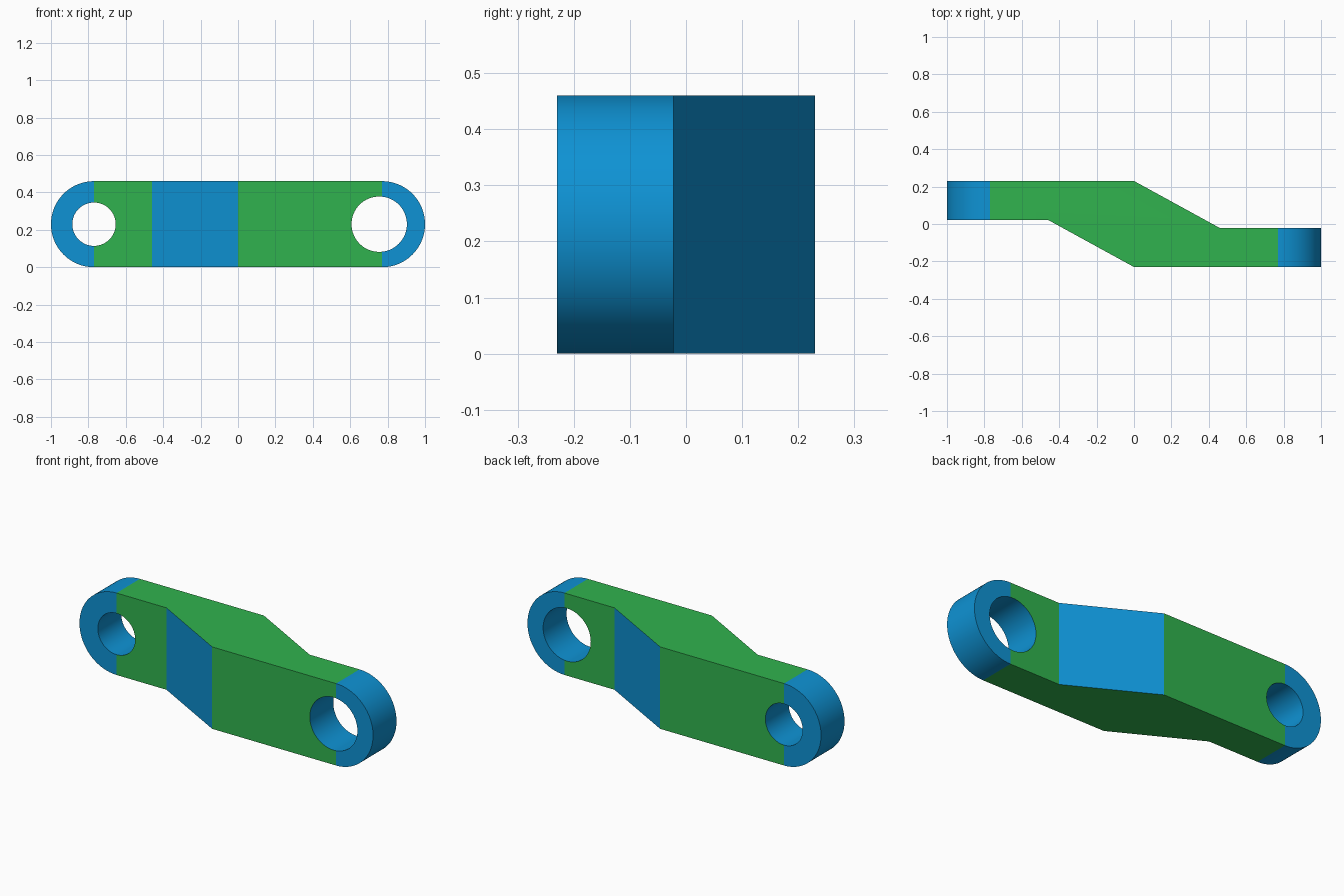
import bpy, bmesh, math

if "Cube" in bpy.data.objects:
    bpy.data.objects.remove(bpy.data.objects["Cube"])

R = 0.23             # end radius, half of the height
XC = 1 - R           # centre of the rounded ends
HOLES = [(-0.77, 0.116), (0.755, 0.148)]   # x centre, radius


def material(name, rgb):
    m = bpy.data.materials.new(name)
    m.diffuse_color = (*rgb, 1)
    m.use_nodes = True
    m.node_tree.nodes["Principled BSDF"].inputs["Base Color"].default_value = m.diffuse_color
    return m


def prism(name, outline, depth):
    """Extrude a closed outline of 3D points along a depth vector."""
    bm = bmesh.new()
    face = bm.faces.new([bm.verts.new(p) for p in outline])
    ext = bmesh.ops.extrude_face_region(bm, geom=[face], use_keep_orig=True)
    moved = [v for v in ext["geom"] if isinstance(v, bmesh.types.BMVert)]
    bmesh.ops.translate(bm, verts=moved, vec=depth)
    bmesh.ops.recalc_face_normals(bm, faces=bm.faces)
    me = bpy.data.meshes.new(name)
    bm.to_mesh(me)
    bm.free()
    ob = bpy.data.objects.new(name, me)
    bpy.context.collection.objects.link(ob)
    return ob


def arc(cx, r, start, end, n):
    """Points on an arc in the upright plane in front of the link."""
    angles = [math.radians(start + (end - start) * i / n) for i in range(n + 1)]
    return [(cx + r * math.cos(a), -0.5, R + r * math.sin(a)) for a in angles]


def cut(ob, tool, operation):
    mod = ob.modifiers.new("cut", 'BOOLEAN')
    mod.object, mod.operation, mod.solver = tool, operation, 'EXACT'
    bpy.ops.object.modifier_apply(modifier=mod.name)
    bpy.data.objects.remove(tool)


# Offset link: half of the plan outline, repeated by a half turn
half = [(-1.1, 0.23), (-XC, 0.23), (0, 0.23), (0.46, -0.022), (XC, -0.022), (1.1, -0.022)]
plan = half + [(-x, -y) for x, y in half]
link = prism("offset_link", [(x, y, -0.1) for x, y in plan], (0, 0, 0.7))
bpy.context.view_layer.objects.active = link
link.select_set(True)

# Rounded ends
cut(link, prism("stadium", arc(XC, R, -90, 90, 48) + arc(-XC, R, 90, 270, 48), (0, 1, 0)), 'INTERSECT')

# Pin holes
for x, r in HOLES:
    cut(link, prism("pin", arc(x, r, 0, 360, 64)[:-1], (0, 1, 0)), 'DIFFERENCE')

# Green body; blue ends, sloped faces and hole walls
link.data.materials.clear()
link.data.materials.append(material("green", (0.03, 0.45, 0.077)))
link.data.materials.append(material("blue", (0.0045, 0.29, 0.66)))
for p in link.data.polygons:
    c, n = p.center, p.normal
    end = abs(c.x) > XC + 0.0005
    slope = abs(n.x) > 0.2 and abs(n.y) > 0.2
    wall = abs(n.y) < 0.1 and any(math.hypot(c.x - x, c.z - R) < r + 0.01 for x, r in HOLES)
    p.material_index = int(end or slope or wall)

bpy.ops.object.shade_smooth_by_angle(angle=math.radians(20))
